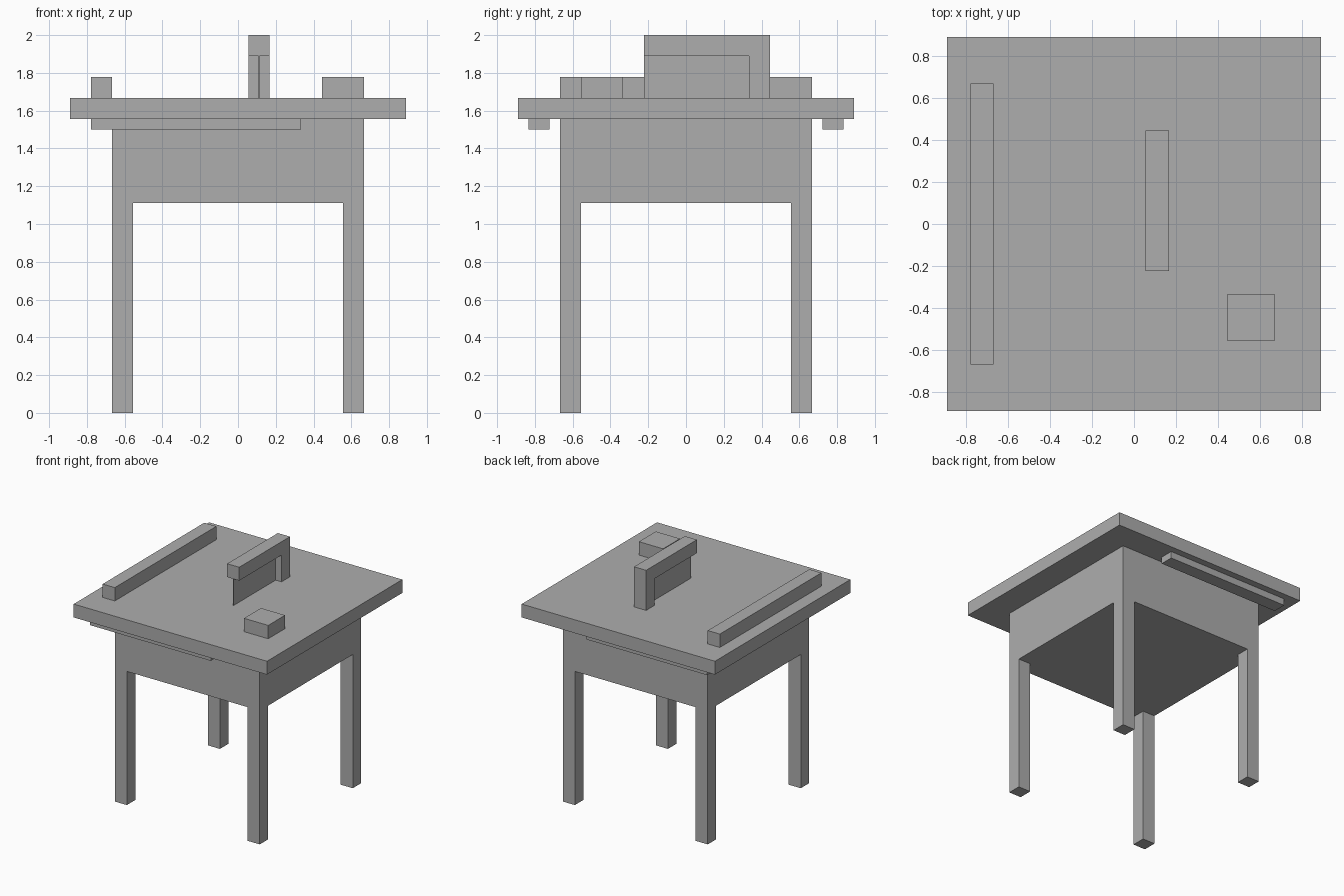
import bpy
import bmesh
from mathutils import Vector

cube = bpy.data.objects.get("Cube")
if cube:
    bpy.data.objects.remove(cube, do_unlink=True)

U = 2 / 18  # grid module of the design

grey = bpy.data.materials.new("plain grey")
grey.use_nodes = True
colour = (0.42, 0.42, 0.42, 1)
grey.diffuse_color = colour
grey.node_tree.nodes["Principled BSDF"].inputs["Base Color"].default_value = colour


def add_object(name, bm):
    bmesh.ops.recalc_face_normals(bm, faces=bm.faces)
    mesh = bpy.data.meshes.new(name)
    bm.to_mesh(mesh)
    bm.free()
    mesh.materials.append(grey)
    obj = bpy.data.objects.new(name, mesh)
    bpy.context.collection.objects.link(obj)
    return obj


def box(name, x, y, z):
    """Box from (min, max) ranges given in modules."""
    bm = bmesh.new()
    bmesh.ops.create_cube(bm, size=1)
    lo, hi = (Vector(v) * U for v in zip(x, y, z))
    for v in bm.verts:
        v.co = (lo + hi) / 2 + v.co * (hi - lo)
    return add_object(name, bm)


# Cabinet with the four legs extruded from the corners of its underside
bm = bmesh.new()
cuts = (-6, -5, 5, 6)
grid = [[bm.verts.new((x * U, y * U, 10 * U)) for y in cuts] for x in cuts]
corners = []
for i in range(3):
    for j in range(3):
        f = bm.faces.new((grid[i][j], grid[i][j + 1], grid[i + 1][j + 1], grid[i + 1][j]))
        if i != 1 and j != 1:
            corners.append(f)
rim = [e for e in bm.edges if e.is_boundary]
for f in corners:
    foot = bmesh.ops.extrude_discrete_faces(bm, faces=[f])["faces"][0]
    bmesh.ops.translate(bm, verts=foot.verts, vec=(0, 0, -10 * U))
bmesh.ops.remove_doubles(bm, verts=bm.verts, dist=0.0001)
rim = [e for e in bm.edges
       if all(abs(v.co.z - 10 * U) < 0.001 for v in e.verts)
       and any(all(abs(abs(v.co[a]) - 6 * U) < 0.001 for v in e.verts)
               and abs(e.verts[0].co[a] - e.verts[1].co[a]) < 0.001 for a in (0, 1))]
walls = bmesh.ops.extrude_edge_only(bm, edges=rim)["geom"]
bmesh.ops.translate(bm, verts=[g for g in walls if isinstance(g, bmesh.types.BMVert)],
                    vec=(0, 0, 4 * U))
add_object("cabinet_and_legs", bm)

# Table top and the rails below its front and back edges
box("table_top", (-8, 8), (-8, 8), (14, 15))
box("front_rail", (-7, 3), (-7.5, -6.5), (13.5, 14))
box("back_rail", (-7, 3), (6.5, 7.5), (13.5, 14))

# Fence and push block
box("fence", (-7, -6), (-6, 6), (15, 16))
box("push_block", (4, 6), (-5, -3), (15, 16))

# Blade with its guard and post
box("blade", (0.985, 1.015), (-2, 3), (15, 17))
box("guard_post", (0.5, 1.5), (3, 4), (15, 17))
box("guard_bar", (0.5, 1.5), (-2, 4), (17, 18))
